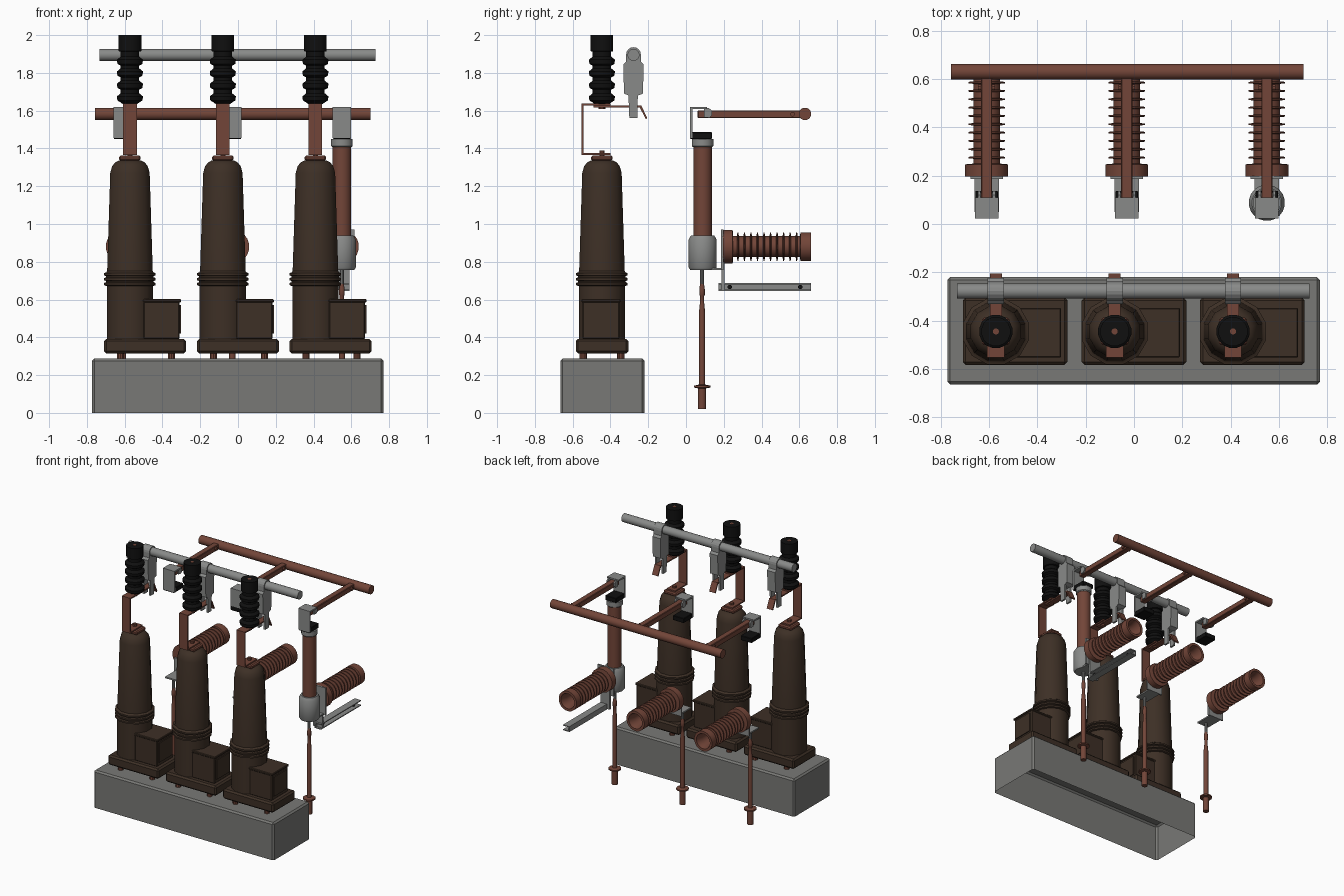
import bpy, bmesh, math
from mathutils import Matrix, Vector

if "Cube" in bpy.data.objects:
    bpy.data.objects.remove(bpy.data.objects["Cube"])


def mat(name, r, g, b):
    m = bpy.data.materials.new(name)
    m.diffuse_color = (r, g, b, 1)
    m.use_nodes = True
    m.node_tree.nodes["Principled BSDF"].inputs["Base Color"].default_value = m.diffuse_color
    return m


BASE = mat("base_grey", .19, .19, .18)
STEEL = mat("light_steel", .25, .255, .25)
COPPER = mat("copper_brown", .17, .06, .04)
BROWN = mat("dark_brown", .047, .029, .019)
BLACK = mat("black_rubber", .005, .005, .005)


def finish(name, bm, m, smooth=False, bevel=0):
    bmesh.ops.recalc_face_normals(bm, faces=bm.faces)
    me = bpy.data.meshes.new(name)
    bm.to_mesh(me)
    bm.free()
    me.materials.append(m)
    ob = bpy.data.objects.new(name, me)
    bpy.context.collection.objects.link(ob)
    if bevel:
        b = ob.modifiers.new("bevel", 'BEVEL')
        b.width = bevel
        b.segments = 1
    if smooth:
        bpy.ops.object.select_all(action='DESELECT')
        ob.select_set(True)
        bpy.context.view_layer.objects.active = ob
        bpy.ops.object.shade_smooth_by_angle(angle=math.radians(35))
    return ob


def box(name, x, y, z, m, bevel=0, open_bottom=False):
    bm = bmesh.new()
    bmesh.ops.create_cube(bm, size=1)
    for v in bm.verts:
        v.co = Vector(r[0] + (c + .5) * (r[1] - r[0]) for r, c in zip((x, y, z), v.co))
    if open_bottom:
        low = min(bm.faces, key=lambda f: f.calc_center_median().z)
        bmesh.ops.delete(bm, geom=[low], context='FACES_ONLY')
    return finish(name, bm, m, bevel=bevel)


def lathe(name, profile, at, m, axis='Z', sides=16):
    """Spin (radius, distance) points around an axis through `at`."""
    bm = bmesh.new()
    rings = []
    for r, h in profile:
        ring = [bm.verts.new((r * math.cos(2 * math.pi * (i + .5) / sides),
                              r * math.sin(2 * math.pi * (i + .5) / sides), h)) for i in range(sides)]
        rings.append(ring)
    for a, b in zip(rings, rings[1:]):
        for i in range(sides):
            j = (i + 1) % sides
            bm.faces.new((a[i], a[j], b[j], b[i]))
    bm.faces.new(rings[0][::-1])
    bm.faces.new(rings[-1])
    rot = {'Z': Matrix(), 'Y': Matrix.Rotation(-math.pi / 2, 4, 'X'),
           'X': Matrix.Rotation(math.pi / 2, 4, 'Y')}[axis]
    bm.transform(Matrix.Translation(at) @ rot)
    return finish(name, bm, m, smooth=True)


def rod(name, r, a, b, at, m, axis='Z', sides=16):
    return lathe(name, [(r, a), (r, b)], at, m, axis, sides)


def prism(name, pts, x0, x1, m):
    """Extrude a (y, z) outline from x0 to x1."""
    bm = bmesh.new()
    f = bm.faces.new([bm.verts.new((x0, y, z)) for y, z in pts])
    ext = bmesh.ops.extrude_face_region(bm, geom=[f])
    bmesh.ops.translate(bm, vec=(x1 - x0, 0, 0),
                        verts=[v for v in ext['geom'] if isinstance(v, bmesh.types.BMVert)])
    return finish(name, bm, m)


# plinth, open underneath
box("plinth", (-.773, .77), (-.665, -.22), (0, .288), BASE, .012, True)

# transformer columns with contact gear
CY = -.445
for n, cx in enumerate((-.572, -.08, .41)):
    s = f"_{n + 1}"
    box("foot_plate" + s, (cx - .137, cx + .297), (-.583, -.305), (.315, .392), BROWN, .012)
    for i, fx in enumerate((cx - .05, cx + .22)):
        for j, fy in enumerate((-.545, -.345)):
            rod(f"foot{s}_{i}{j}", .02, .285, .32, (fx, fy, 0), COPPER, sides=10)
    box("terminal_box" + s, (cx + .07, cx + .263), (-.548, -.352), (.39, .59), BROWN, .006)
    box("terminal_lid" + s, (cx + .07, cx + .27), (-.553, -.347), (.585, .602), BROWN, .004)
    box("terminal_panel" + s, (cx + .263, cx + .27), (-.53, -.37), (.42, .57), BROWN)
    prof = [(.127, .39), (.127, .672)]
    for z in (.682, .708, .734):
        prof += [(.13, z - .01), (.141, z - .006), (.141, z + .006), (.13, z + .01)]
    prof += [(.125, .75), (.108, 1.27), (.098, 1.305), (.082, 1.325), (.06, 1.337)]
    lathe("transformer_body" + s, prof, (cx, CY, 0), BROWN, sides=12)
    box("top_terminal" + s, (cx - .057, cx + .057), (CY - .057, CY + .057), (1.335, 1.363), COPPER, .008)
    rod("terminal_bolt" + s, .015, 1.36, 1.39, (cx, CY, 0), COPPER, sides=8)
    # folded strap up to the insulator
    t = .01
    prism("strap" + s, [(-.40, 1.365), (-.553, 1.365), (-.553, 1.638), (-.40, 1.638), (-.40, 1.638 - t),
                        (-.553 + t, 1.638 - t), (-.553 + t, 1.365 + t), (-.40, 1.365 + t)],
          cx - .036, cx + .036, COPPER)
    # contact blade towards the clamp
    prism("contact_blade" + s, [(-.49, 1.618), (-.245, 1.618), (-.213, 1.555), (-.205, 1.56),
                                (-.237, 1.628), (-.49, 1.628)], cx - .025, cx + .025, COPPER)
    # ribbed black insulator
    prof = [(.04, 1.636), (.052, 1.645)]
    for z in (1.668, 1.735, 1.80, 1.862):
        prof += [(.05, z - .024), (.068, z - .014), (.07, z + .008), (.05, z + .024)]
    prof += [(.05, 1.912), (.061, 1.915), (.061, 2.0)]
    lathe("black_insulator" + s, prof, (cx, CY, 0), BLACK)
    rod("insulator_stud" + s, .013, 1.99, 2.0015, (cx, CY, 0), COPPER, sides=10)
    rod("insulator_nut" + s, .018, 1.608, 1.64, (cx, CY, 0), COPPER, sides=6)
    # hanging clamp: collar, body and forked jaw
    collar = [(-.278 + .039 * math.cos(a), 1.897 + .039 * math.sin(a))
              for a in [math.pi * k / 8 for k in range(9)]]
    prism("clamp_body" + s, collar + [(-.317, 1.86), (-.332, 1.845), (-.328, 1.69), (-.302, 1.68),
                                      (-.255, 1.68), (-.228, 1.69), (-.224, 1.845), (-.239, 1.86)],
          cx - .034, cx + .034, STEEL)
    for k in (-1, 1):
        a, b = sorted((cx + k * .034, cx + k * .02))
        prism(f"clamp_jaw{s}_{k + 1}", [(-.305, 1.69), (-.255, 1.69), (-.257, 1.56), (-.30, 1.56)], a, b, STEEL)

rod("steel_shaft", .032, -.733, .727, (0, -.278, 1.895), STEEL, 'X')
rod("copper_busbar", .033, -.758, .702, (0, .63, 1.583), COPPER, 'X')

# rear poles
for n, px in enumerate((-.61, -.03, .55)):
    s = f"_{n + 1}"
    # arm to the busbar with its bolts
    box("bus_arm" + s, (px - .023, px + .023), (.062, .63), (1.56, 1.602), COPPER, .004)
    for i, by in enumerate((.118, .565)):
        rod(f"arm_bolt{s}_{i}", .013, -.035, .035, (px, by, 1.582), STEEL if i == 0 else COPPER, 'X', 8)
    # hooked bracket and black pad
    prism("arm_bracket" + s, [(.022, 1.455), (.022, 1.62), (.11, 1.62), (.11, 1.608), (.034, 1.608), (.034, 1.455)],
          px - .049, px + .049, STEEL)
    for k in (-1, 1):
        a, b = sorted((px + k * .036, px + k * .025))
        prism(f"bracket_cheek{s}_{k + 1}", [(.095, 1.565), (.095, 1.615), (.12, 1.615), (.137, 1.60),
                                            (.137, 1.575), (.125, 1.562)], a, b, STEEL)
    box("black_pad" + s, (px - .047, px + .047), (.022, .137), (1.45, 1.486), BLACK, .003)
    # hollow ribbed bushing pointing backwards
    prof = [(.055, .197), (.09, .197), (.09, .247), (.056, .25)]
    for i in range(10):
        y = .275 + i * .0345
        prof += [(.056, y - .005), (.077, y - .003), (.077, y + .003), (.056, y + .005)]
    prof += [(.056, .603), (.077, .606), (.077, .662), (.058, .662), (.046, .61), (.046, .24)]
    lathe("rear_bushing" + s, prof, (px, 0, .88), COPPER, 'Y', 20)
    # angle plate carrying the bushing
    box("bracket_shelf" + s, (px - .05, px + .05), (.05, .197), (.757, .768), STEEL)
    box("bracket_plate" + s, (px - .068, px + .068), (.186, .198), (.757, .97 if n == 2 else .86), STEEL)
    # push rod
    lathe("push_rod" + s, [(.022, .02), (.022, .13), (.045, .134), (.045, .144), (.017, .15), (.017, .53),
                           (.012, .58), (.012, .62), (.015, .625), (.015, .655), (.009, .695)],
          (px, .085, 0), COPPER, sides=12)
    rod("rod_link" + s, .011, .68, .765, (px, .085, 0), STEEL, sides=10)

# upright interrupter, fitted to the right pole only
px, py = .55, .088
rod("interrupter_tube", .05, .9, 1.42, (px, py, 0), COPPER, sides=20)
lathe("interrupter_cap", [(.052, 1.408), (.058, 1.414), (.058, 1.45)], (px, py, 0), STEEL, sides=20)
lathe("interrupter_cup", [(.066, .757), (.075, .77), (.075, .918), (.062, .94), (.05, .94)], (px, py, 0), STEEL, sides=20)

# channel rail under the right bushing
box("rail_web", (.535, .543), (.172, .662), (.647, .685), STEEL)
for k, z in enumerate((.645, .68)):
    box(f"rail_flange_{k}", (.535, .59), (.172, .662), (z, z + .007), STEEL)
for k, y in enumerate((.232, .605)):
    rod(f"rail_bolt_{k}", .012, 0, .03, (.54, y, .666), BLACK, 'X', 8)
box("rail_hanger", (.51, .59), (.188, .205), (.65, .80), STEEL)
